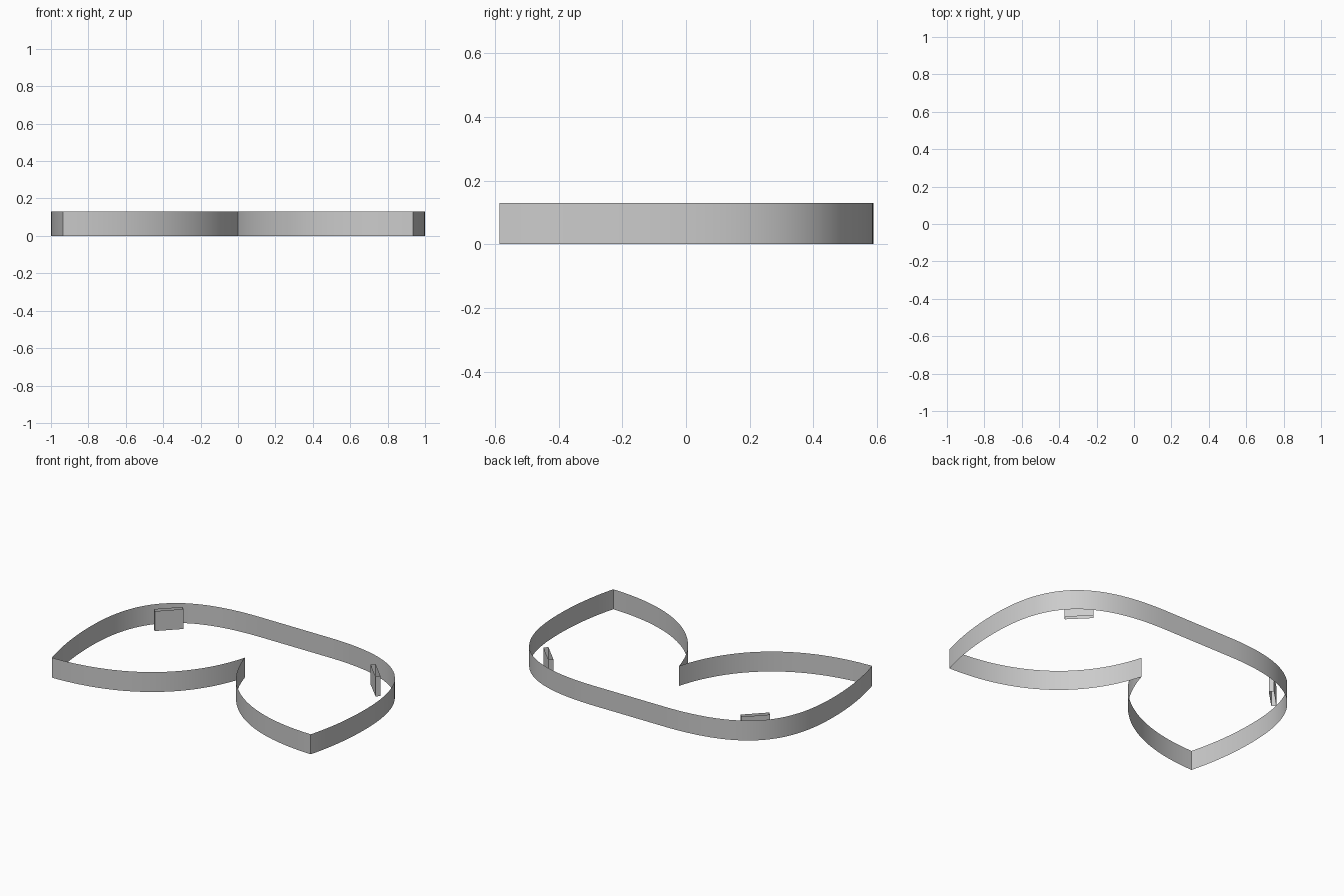
import bpy
import bmesh
import math
from mathutils import Vector
from mathutils.geometry import interpolate_bezier

HEIGHT = 0.13

cube = bpy.data.objects.get("Cube")
if cube:
    bpy.data.objects.remove(cube, do_unlink=True)

grey = bpy.data.materials.new("plain grey")
grey.use_nodes = True
colour = (0.6, 0.6, 0.6, 1.0)
grey.diffuse_color = colour
grey.node_tree.nodes["Principled BSDF"].inputs["Base Color"].default_value = colour


def wall(name, outline):
    """Raise a closed counter-clockwise outline into a thin open wall."""
    bm = bmesh.new()
    low = [bm.verts.new((x, y, 0)) for x, y in outline]
    high = [bm.verts.new((x, y, HEIGHT)) for x, y in outline]
    for i in range(len(low)):
        j = (i + 1) % len(low)
        bm.faces.new((low[i], low[j], high[j], high[i]))
    mesh = bpy.data.meshes.new(name)
    bm.to_mesh(mesh)
    bm.free()
    mesh.materials.append(grey)
    obj = bpy.data.objects.new(name, mesh)
    bpy.context.collection.objects.link(obj)
    bpy.ops.object.select_all(action="DESELECT")
    obj.select_set(True)
    bpy.context.view_layer.objects.active = obj
    bpy.ops.object.shade_smooth_by_angle(angle=math.radians(30))
    return obj


# Left half of the outline, from the front notch round to the middle of the back
segments = [
    ((0, 0.07), (0.11, -0.31), (0.42, -0.575), (0.935, -0.585)),   # front arc
    ((0.935, -0.585), (0.975, -0.44), (1, -0.28), (1, -0.1)),      # lower side
    ((1, -0.1), (1, 0.36), (0.8, 0.588), (0.25, 0.588)),           # rear shoulder
]
half = []
for a, h1, h2, b in segments:
    points = interpolate_bezier(*(Vector((x, y, 0)) for x, y in (a, h1, h2, b)), 33)
    half += [(p.x, p.y) for p in points[:-1]]
half.append((0.25, 0.588))

# Mirror across x = 0, keeping the notch point single
mirrored = [(-x, y) for x, y in reversed(half[1:])]
wall("outline_band", half + mirrored)


# Two slanted rectangular sleeves inside the rear corners
def sleeve(name, cx, cy, angle, length=0.172, width=0.03):
    c, s = math.cos(angle), math.sin(angle)
    corners = [(-1, -1), (1, -1), (1, 1), (-1, 1)]
    rect = [(u * length / 2, v * width / 2) for u, v in corners]
    wall(name, [(cx + c * u - s * v, cy + s * u + c * v) for u, v in rect])


sleeve("right_sleeve", -0.76, 0.37, math.radians(45))
sleeve("left_sleeve", 0.735, 0.37, math.radians(-45))
